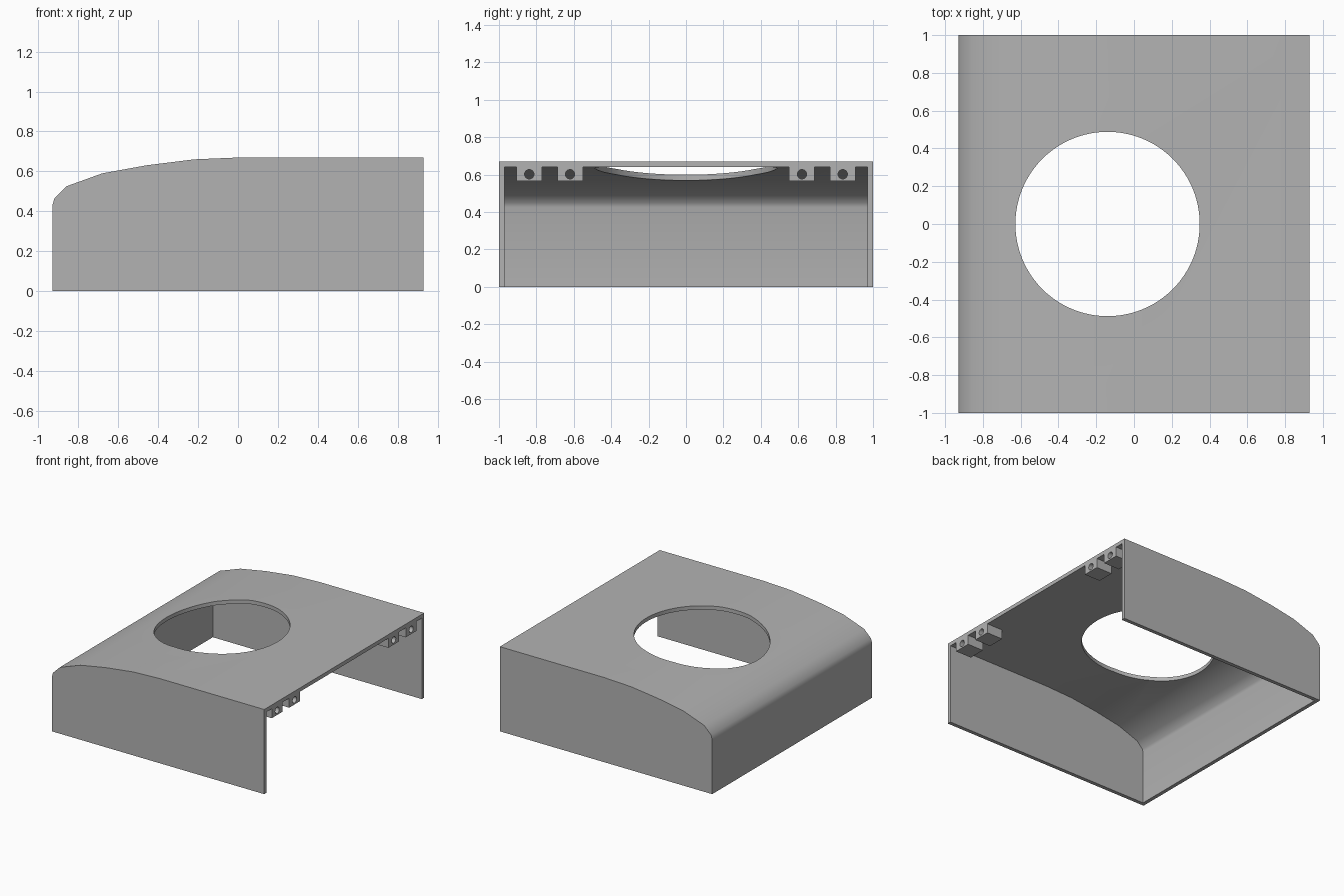
import bpy, bmesh, math
from mathutils import Vector, Matrix

cube = bpy.data.objects.get("Cube")
if cube:
    bpy.data.objects.remove(cube, do_unlink=True)

WALL = 0.03
END, TOP = 0.93, 0.67

grey = bpy.data.materials.new("plain grey")
grey.use_nodes = True
colour = (0.45, 0.45, 0.45, 1)
grey.diffuse_color = colour
grey.node_tree.nodes["Principled BSDF"].inputs["Base Color"].default_value = colour


def finish(name, bm):
    bmesh.ops.recalc_face_normals(bm, faces=bm.faces)
    mesh = bpy.data.meshes.new(name)
    bm.to_mesh(mesh)
    bm.free()
    mesh.materials.append(grey)
    obj = bpy.data.objects.new(name, mesh)
    bpy.context.collection.objects.link(obj)
    return obj


def prism(name, profile, half_width):
    """Extrude an x-z profile along y."""
    bm = bmesh.new()
    face = bm.faces.new([bm.verts.new((x, -half_width, z)) for x, z in profile])
    new = bmesh.ops.extrude_face_region(bm, geom=[face])["geom"]
    verts = [v for v in new if isinstance(v, bmesh.types.BMVert)]
    bmesh.ops.translate(bm, verts=verts, vec=(0, 2 * half_width, 0))
    return finish(name, bm)


def cylinder(name, centre, radius, depth, segments, axis="Z"):
    bm = bmesh.new()
    turn = Matrix.Rotation(math.pi / 2, 4, "Y") if axis == "X" else Matrix()
    bmesh.ops.create_cone(bm, cap_ends=True, segments=segments, radius1=radius,
                          radius2=radius, depth=depth,
                          matrix=Matrix.Translation(centre) @ turn)
    return finish(name, bm)


def cut(target, cutter):
    """Subtract the cutter, then remove it."""
    mod = target.modifiers.new("cut", "BOOLEAN")
    mod.operation, mod.solver, mod.object = "DIFFERENCE", "EXACT", cutter
    select(target)
    bpy.ops.object.modifier_apply(modifier=mod.name)
    bpy.data.objects.remove(cutter, do_unlink=True)


def select(obj):
    bpy.ops.object.select_all(action="DESELECT")
    obj.select_set(True)
    bpy.context.view_layer.objects.active = obj


def smooth(obj):
    select(obj)
    bpy.ops.object.shade_smooth_by_angle(angle=math.radians(35))


def inset(points, amount):
    """Offset an open path to its right by a constant wall thickness."""
    result = []
    for i, p in enumerate(points):
        sides = []
        for a, b in zip(points[max(i - 1, 0):i + 1], points[max(i, 1):i + 2]):
            d = (Vector(b) - Vector(a)).normalized()
            sides.append(Vector((d.y, -d.x)))
        if i == 0 or i == len(points) - 1:
            sides = sides[:1] * 2
        mean = (sides[0] + sides[1]).normalized()
        result.append(Vector(p) + mean * amount / mean.dot(sides[0]))
    return [tuple(p) for p in result]


# Shell: rounded hood closed on one end, open on the other and below
curve = [(-END, 0), (-END, 0.43), (-0.92, 0.465), (-0.86, 0.525), (-0.68, 0.59),
         (-0.46, 0.63), (-0.22, 0.66), (0.02, TOP), (END, TOP)]
shell = prism("hood_shell", curve + [(END, 0)], 1)
inner = inset(curve, WALL)
inner[0] = (inner[0][0], -0.1)
inner[-1] = (END + 0.1, inner[-1][1])
cut(shell, prism("cavity_cutter", inner + [(END + 0.1, -0.1)], 1 - WALL))

# Large round opening in the roof
cut(shell, cylinder("opening_cutter", (-0.14, 0, 0.6), 0.488, 0.8, 96))
smooth(shell)

# Drilled mounting lugs under the roof at the open end
for side, label in ((-1, "right"), (1, "left")):
    for y, place in ((0.62, "inner"), (0.838, "outer")):
        section = [(END - 0.14, 0.565), (END, 0.565),
                   (END, TOP - WALL), (END - 0.14, TOP - WALL)]
        lug = prism(f"{label}_{place}_lug", section, 0.068)
        lug.data.transform(Matrix.Translation((0, side * y, 0)))
        cut(lug, cylinder("bolt_hole_cutter", (END, side * y, 0.602), 0.025, 0.6, 24, "X"))
        smooth(lug)
